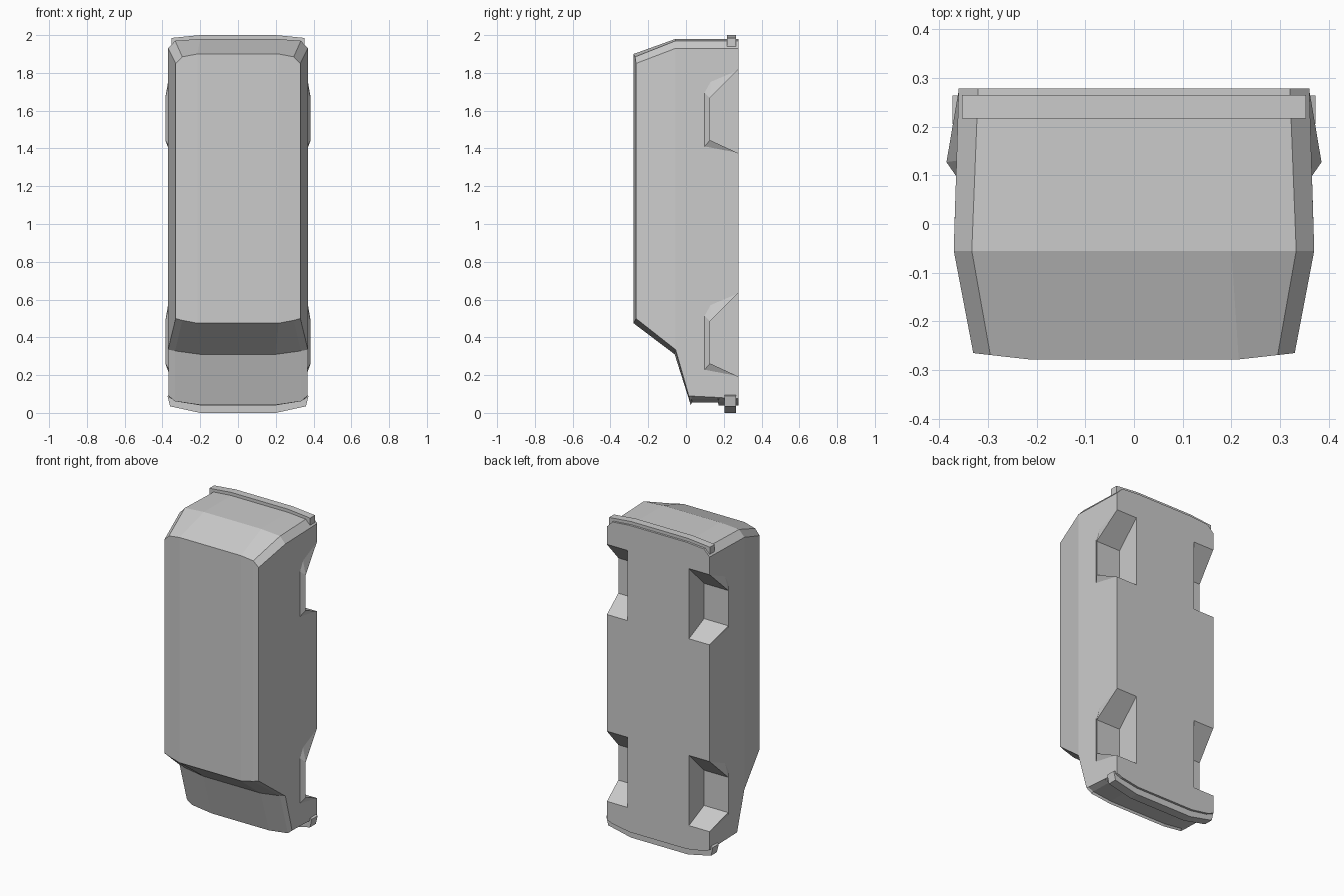
import bpy, bmesh

if "Cube" in bpy.data.objects:
    bpy.data.objects.remove(bpy.data.objects["Cube"])

grey = bpy.data.materials.new("body grey")
grey.diffuse_color = (0.6, 0.6, 0.6, 1)
grey.use_nodes = True
grey.node_tree.nodes["Principled BSDF"].inputs["Base Color"].default_value = grey.diffuse_color


def finish(name, bm, mat=grey):
    bmesh.ops.recalc_face_normals(bm, faces=bm.faces)
    me = bpy.data.meshes.new(name)
    bm.to_mesh(me)
    bm.free()
    if mat:
        me.materials.append(mat)
    ob = bpy.data.objects.new(name, me)
    bpy.context.collection.objects.link(ob)
    return ob


def hull(name, pts, mat=grey):
    bm = bmesh.new()
    for p in pts:
        bm.verts.new(p)
    bmesh.ops.convex_hull(bm, input=bm.verts)
    bmesh.ops.dissolve_limit(bm, angle_limit=0.01, verts=bm.verts, edges=bm.edges)
    return finish(name, bm, mat)


# Van body: half sections (centre, mid, outer) walked round the side profile
half = [
    [(.20, .278, 1.98), (.32, .278, 1.97), (.36, .278, 1.93)],      # rear bottom
    [(.20, -.055, 1.98), (.333, -.055, 1.97), (.37, -.055, 1.93)],  # rear bend
    [(.215, -.278, 1.90), (.295, -.269, 1.885), (.33, -.265, 1.85)],  # roof rear
    [(.215, -.278, .475), (.295, -.269, .49), (.33, -.265, .50)],   # roof front
    [(.20, -.06, .31), (.333, -.057, .328), (.37, -.055, .335)],    # windscreen base
    [(.20, .025, .042), (.335, .02, .062), (.368, .015, .09)],      # nose lip
    [(.20, .032, .056), (.33, .03, .073), (.367, .03, .089)],       # nose recess
    [(.20, .17, .056), (.327, .17, .073), (.363, .17, .082)],
    [(.20, .172, .04), (.325, .172, .06), (.363, .175, .081)],
    [(.20, .278, .04), (.32, .278, .06), (.36, .278, .076)],        # nose bottom
]
bm = bmesh.new()
rows = []
for c, m, o in half:
    pts = [(-p[0], p[1], p[2]) for p in (o, m, c)] + [c, m, o]
    rows.append([bm.verts.new(p) for p in pts])
for a, b in zip(rows, rows[1:]):
    for i in range(5):
        bm.faces.new((a[i], a[i + 1], b[i + 1], b[i]))
bm.faces.new(rows[0] + rows[-1][::-1])                  # flat underside
for s in (0, 5):
    bm.faces.new([rows[i][s] for i in (1, 2, 3, 4)])    # upper side
    bm.faces.new([rows[i][s] for i in (0, 1, 4, 5, 6, 7, 8, 9)])  # lower side
body = finish("van_body", bm)


# Wheel wells with flared lips
def cut(ob, cutter):
    mod = ob.modifiers.new("well", 'BOOLEAN')
    mod.operation = 'DIFFERENCE'
    mod.solver = 'EXACT'
    mod.object = cutter


cutters = []
for z0, end in ((0, "front"), (1.182, "rear")):
    for s, side in ((1, "right"), (-1, "left")):
        prof = [(.30, .658), (.127, .485), (.127, .262), (.30, .182)]
        cutter = hull("wheel_well_cutter", [(s * x, y, z + z0) for x in (.215, .5) for y, z in prof], None)
        cutter.hide_render = True
        cutters.append(cutter)
        rim = [(.36, .274, .632), (.364, .13, .572), (.365, .098, .514), (.365, .098, .228), (.36, .274, .195)]
        lip = [(.385, .127, .485), (.385, .127, .262)]
        pts = rim + lip + [(x - .02, y, z) for x, y, z in rim]
        flare = hull(f"{end}_{side}_arch_flare", [(s * x, y, z + z0) for x, y, z in pts])
        cut(flare, cutter)
        cut(body, cutter)


# Bumpers: bent bars across the nose and tail
def bumper(name, outer, inner, y0, y1):
    def path(p):
        return [(-x, z) for x, z in reversed(p)] + p
    a, b = path(outer), path(inner)
    bm = bmesh.new()
    r = [[bm.verts.new((x, y, z)) for x, z in p] for p, y in ((a, y0), (a, y1), (b, y1), (b, y0))]
    for k in range(4):
        p, q = r[k], r[(k + 1) % 4]
        for i in range(len(a) - 1):
            bm.faces.new((p[i], p[i + 1], q[i + 1], q[i]))
    for i in (0, -1):
        bm.faces.new([p[i] for p in r])
    finish(name, bm)


bumper("front_bumper", [(.2, 0), (.36, .035), (.373, .09)], [(.2, .045), (.34, .075), (.35, .1)], .205, .264)
bumper("rear_bumper", [(.2, 2.0), (.353, 1.985)], [(.2, 1.955), (.353, 1.94)], .217, .265)

# Apply the cuts and drop the helpers
dg = bpy.context.evaluated_depsgraph_get()
for ob in [o for o in bpy.data.objects if o.modifiers]:
    me = bpy.data.meshes.new_from_object(ob.evaluated_get(dg))
    ob.modifiers.clear()
    ob.data = me
for c in cutters:
    bpy.data.objects.remove(c)
for ob in bpy.data.objects:
    ob.data.materials.clear()
    ob.data.materials.append(grey)
    for p in ob.data.polygons:
        p.material_index = 0
